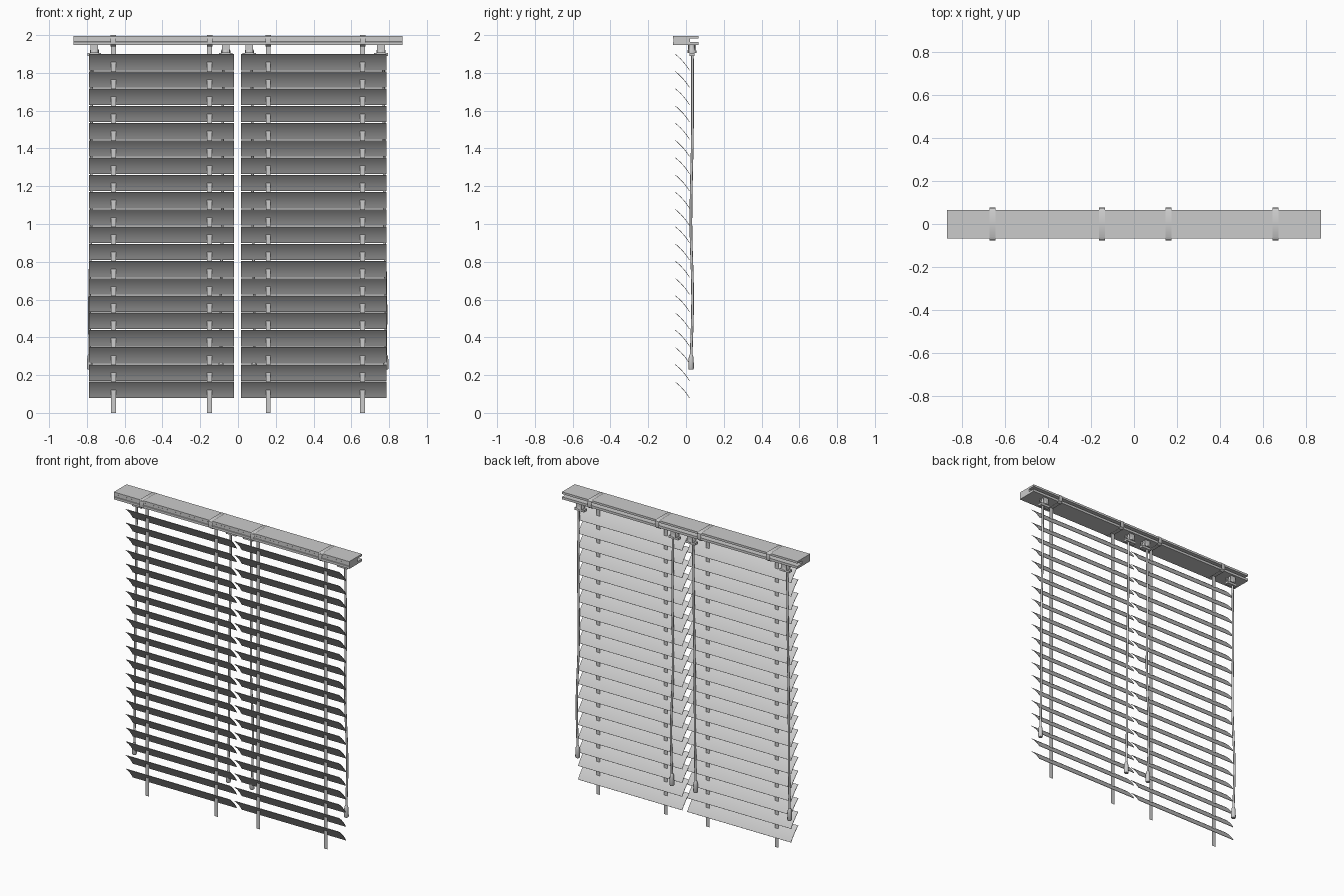
import bpy, bmesh, math
from mathutils import Vector

if "Cube" in bpy.data.objects:
    bpy.data.objects.remove(bpy.data.objects["Cube"])


def finish(name, bm, smooth=False):
    if smooth:
        for f in bm.faces:
            f.smooth = True
    me = bpy.data.meshes.new(name)
    bm.to_mesh(me)
    bm.free()
    ob = bpy.data.objects.new(name, me)
    bpy.context.collection.objects.link(ob)
    if smooth:
        bpy.ops.object.select_all(action='DESELECT')
        ob.select_set(True)
        bpy.context.view_layer.objects.active = ob
        bpy.ops.object.shade_smooth_by_angle(angle=math.radians(35))
    return ob


def extrude_x(bm, pts, x0, x1, closed=True, caps=True):
    """Sweep a (y, z) profile along x."""
    a = [bm.verts.new((x0, y, z)) for y, z in pts]
    b = [bm.verts.new((x1, y, z)) for y, z in pts]
    n = len(pts)
    fs = []
    for i in range(n if closed else n - 1):
        j = (i + 1) % n
        fs.append(bm.faces.new((a[i], a[j], b[j], b[i])))
    if closed and caps:
        fs += [bm.faces.new(a[::-1]), bm.faces.new(b)]
    if closed:
        bmesh.ops.recalc_face_normals(bm, faces=fs)


def lathe(bm, x, y, rings, n=12):
    """Round part on a vertical axis from (radius, z) rings."""
    rows = [[bm.verts.new((x + r * math.cos(2 * math.pi * k / n),
                           y + r * math.sin(2 * math.pi * k / n), z))
             for k in range(n)] for r, z in rings]
    fs = [bm.faces.new(rows[0]), bm.faces.new(rows[-1])]
    for p, q in zip(rows, rows[1:]):
        for k in range(n):
            fs.append(bm.faces.new((p[k], p[(k + 1) % n], q[(k + 1) % n], q[k])))
    bmesh.ops.recalc_face_normals(bm, faces=fs)


# Headrail: long bar with shallow front grooves and a slot along the back
rail = [(-0.068, 1.947), (0.066, 1.947), (0.066, 1.963), (0.02, 1.963),
        (0.02, 1.982), (0.066, 1.982), (0.066, 1.996), (-0.068, 1.996),
        (-0.068, 1.983), (-0.065, 1.981), (-0.065, 1.965), (-0.068, 1.963)]
bm = bmesh.new()
extrude_x(bm, rail, -0.87, 0.87)
finish("headrail", bm)

# Slats: gently arched thin strips, tilted with the front edge up
SEG, ROWS, PITCH = 6, 20, 0.0913
top, bot = Vector((-0.055, 1.90)), Vector((0.02, 1.815))
d = bot - top
nrm = Vector((-d.y, d.x)).normalized()     # upward / back side of the slat
upper, lower = [], []
for i in range(SEG + 1):
    t = i / SEG
    c = top + d * t + nrm * (0.005 * 4 * t * (1 - t) - 0.002)
    upper.append(c + nrm * 0.0015)
    lower.append(c - nrm * 0.0015)
slat = upper + lower[::-1]
for side, x0, x1 in (("left", -0.79, -0.022), ("right", 0.015, 0.785)):
    bm = bmesh.new()
    for r in range(ROWS):
        extrude_x(bm, [(p.x, p.y - r * PITCH) for p in slat], x0, x1)
    finish(side + "_slats", bm, True)

# Tapes: thin ribbons through the slats, looped around the headrail
loop = [(-0.015, 1.94), (0.06, 1.94), (0.074, 1.95), (0.078, 1.971), (0.074, 1.992),
        (0.06, 2.0), (-0.06, 2.0), (-0.074, 1.992), (-0.078, 1.971), (-0.074, 1.95),
        (-0.06, 1.94)]
for i, x in enumerate((-0.66, -0.15, 0.16, 0.66)):
    bm = bmesh.new()
    extrude_x(bm, [(-0.015, 0.0), (-0.015, 1.94)], x - 0.013, x + 0.013, closed=False)
    extrude_x(bm, loop, x - 0.014, x + 0.014, caps=False)
    finish("tape_%d" % (i + 1), bm, True)


def box(bm, x0, x1, y0, y1, z0, z1):
    extrude_x(bm, [(y0, z0), (y1, z0), (y1, z1), (y0, z1)], x0, x1)


# Cord hangers, pull cords and tassels
for i, (x, s) in enumerate(((-0.76, -1), (-0.065, -1), (0.06, 1), (0.757, 1))):
    bm = bmesh.new()
    lathe(bm, x, 0.031, [(0.024, 1.904), (0.024, 1.918), (0.015, 1.935), (0.015, 1.95)])
    box(bm, x - 0.02, x + 0.02, 0.01, 0.016, 1.905, 1.948)
    box(bm, x - 0.02, x + 0.02, 0.046, 0.052, 1.905, 1.948)
    box(bm, x - 0.036, x + 0.036, 0.018, 0.046, 1.89, 1.905)
    finish("cord_hanger_%d" % (i + 1), bm, True)

    cx = x + s * 0.025
    cu = bpy.data.curves.new("pull_cord", 'CURVE')
    cu.dimensions = '3D'
    cu.bevel_depth = 0.007
    cu.bevel_resolution = 2
    cu.resolution_u = 6
    cu.use_fill_caps = True
    path = [(x + s * 0.012, 0.034, 1.9), (x + s * 0.016, 0.034, 1.5), (x + s * 0.018, 0.026, 1.0),
            (x + s * 0.026, 0.035, 0.6), (cx, 0.027, 0.29)]
    sp = cu.splines.new('BEZIER')
    sp.bezier_points.add(len(path) - 1)
    for bp, p in zip(sp.bezier_points, path):
        bp.co = p
        bp.handle_left_type = bp.handle_right_type = 'AUTO'
    ob = bpy.data.objects.new("pull_cord_%d" % (i + 1), cu)
    bpy.context.collection.objects.link(ob)

    bm = bmesh.new()
    lathe(bm, cx, 0.027, [(0.012, 0.23), (0.015, 0.236), (0.0135, 0.285),
                          (0.011, 0.302), (0.007, 0.31)])
    finish("tassel_%d" % (i + 1), bm, True)
